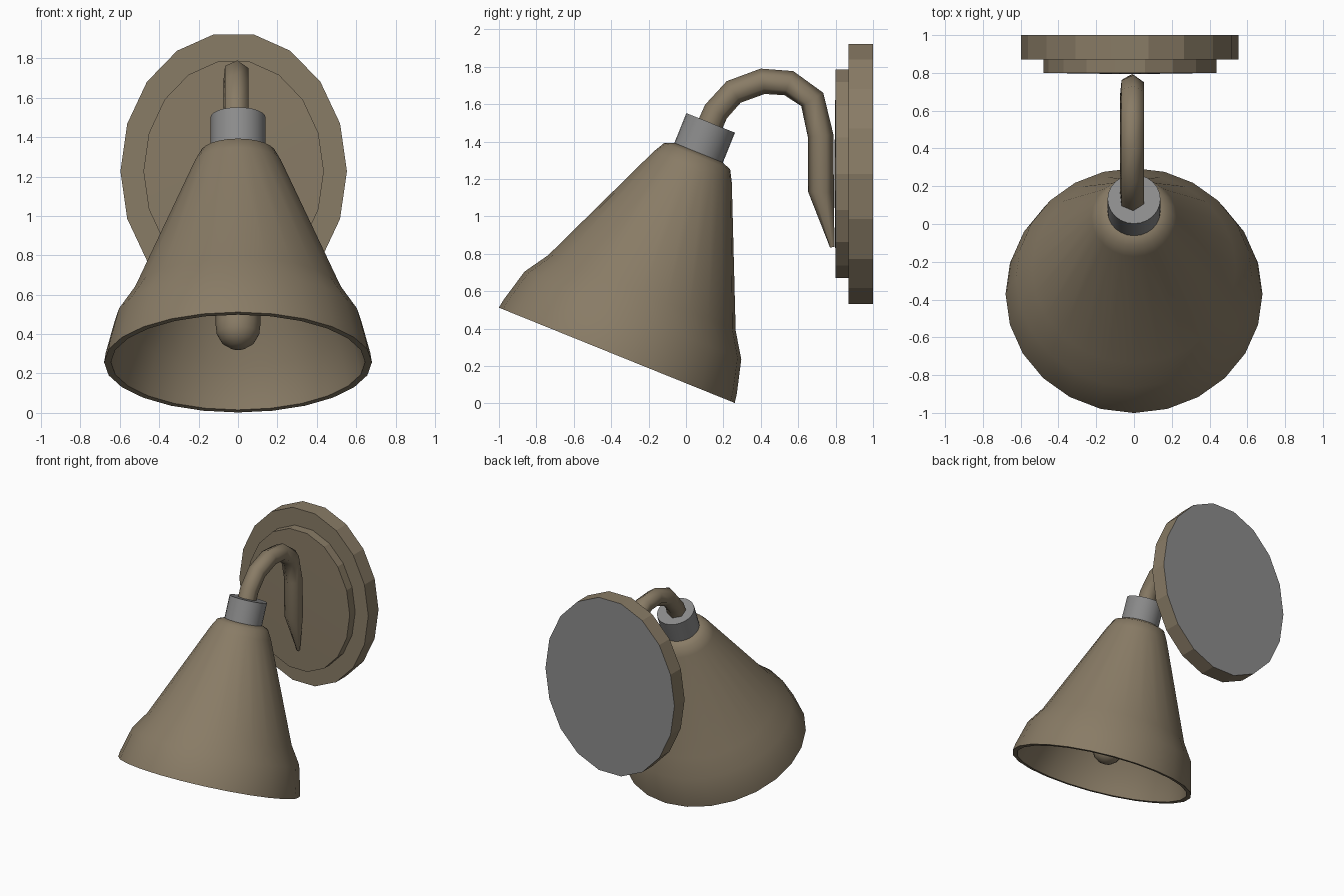
import bpy, bmesh, math
from mathutils import Matrix, Vector

if "Cube" in bpy.data.objects:
    bpy.data.objects.remove(bpy.data.objects["Cube"])


def material(name, rgb):
    m = bpy.data.materials.new(name)
    m.diffuse_color = (*rgb, 1)
    m.use_nodes = True
    m.node_tree.nodes["Principled BSDF"].inputs["Base Color"].default_value = m.diffuse_color
    return m


BRONZE = material("aged bronze", (0.25, 0.2, 0.132))
GREY = material("plain grey", (0.26, 0.26, 0.26))


def finish(name, bm, mats, angle):
    bmesh.ops.recalc_face_normals(bm, faces=bm.faces)
    me = bpy.data.meshes.new(name)
    bm.to_mesh(me)
    bm.free()
    for m in mats:
        me.materials.append(m)
    ob = bpy.data.objects.new(name, me)
    bpy.context.collection.objects.link(ob)
    bpy.ops.object.select_all(action='DESELECT')
    ob.select_set(True)
    bpy.context.view_layer.objects.active = ob
    bpy.ops.object.shade_smooth_by_angle(angle=math.radians(angle))
    return ob


def skin(bm, rings):
    """Join successive rings; a one-vertex ring closes to a point."""
    for a, b in zip(rings, rings[1:]):
        n = max(len(a), len(b))
        for i in range(n):
            j = (i + 1) % n
            if len(a) == 1:
                bm.faces.new((a[0], b[j], b[i]))
            elif len(b) == 1:
                bm.faces.new((a[i], a[j], b[0]))
            else:
                bm.faces.new((a[i], a[j], b[j], b[i]))


def lathe(name, profile, matrix, sides, mats=(BRONZE,), angle=40, sx=1, sy=1):
    """Revolve (radius, height) points about the local z axis."""
    bm = bmesh.new()
    rings = []
    for r, h in profile:
        n = sides if r > 0 else 1
        rings.append([bm.verts.new(matrix @ Vector((
            sx * r * math.cos(2 * math.pi * i / sides),
            sy * r * math.sin(2 * math.pi * i / sides), h))) for i in range(n)])
    skin(bm, rings)
    # faces on the wall side are grey where a second material is given
    if len(mats) > 1:
        for f in bm.faces:
            if f.calc_center_median().y > 0.995:
                f.material_index = 1
    return finish(name, bm, mats, angle)


# Shade, collar and bulb share one tilted axis through the rim centre
TILT = Matrix.Translation((0, -0.37, 0.257)) @ Matrix.Rotation(math.radians(-22), 4, 'X')
lathe("shade", [(0, 1.17), (0.135, 1.17), (0.19, 1.148), (0.225, 1.085), (0.54, 0.36),
                (0.625, 0.23), (0.672, 0.05), (0.68, 0.0), (0.645, 0.0), (0.635, 0.05),
                (0.59, 0.22), (0.505, 0.36), (0.19, 1.08), (0.13, 1.13), (0, 1.13)],
      TILT, 24)
lathe("collar", [(0, 1.15), (0.14, 1.15), (0.14, 1.34), (0, 1.34)], TILT, 24, (GREY,))
lathe("bulb", [(0, 0.075), (0.045, 0.085), (0.085, 0.113), (0.108, 0.155), (0.113, 0.2),
               (0.113, 0.4), (0.09, 0.52), (0.06, 0.6), (0.06, 1.14), (0, 1.14)],
      TILT, 16, angle=50)

# Oval wall plate with a raised inner disc
WALL = Matrix.Translation((-0.022, 1, 1.227)) @ Matrix.Rotation(math.radians(90), 4, 'X')
lathe("wall_plate", [(0, 0), (1, 0), (1, 0.13), (0, 0.13)], WALL, 18,
      (BRONZE, GREY), 15, 0.575, 0.706)
lathe("raised_disc", [(0, 0.12), (1, 0.12), (1, 0.2), (0, 0.207)], WALL, 18,
      (BRONZE,), 15, 0.458, 0.566)

# Curved arm: hexagonal tube along a path in the y-z plane, tapering at its end
path = [(0.09, 1.4), (0.16, 1.56), (0.255, 1.665), (0.41, 1.722), (0.55, 1.712),
        (0.675, 1.625), (0.72, 1.43), (0.722, 1.13), (0.782, 0.835)]
bm = bmesh.new()
rings = []
for k, (y, z) in enumerate(path):
    a, b = path[max(k - 1, 0)], path[min(k + 1, len(path) - 1)]
    t = Vector((0, b[0] - a[0], b[1] - a[1])).normalized()
    if k == len(path) - 2:
        t = Vector((0, 0, -1))
    side = Vector((1, 0, 0))
    up = side.cross(t)
    r = 0.012 if k == len(path) - 1 else 0.069
    rings.append([bm.verts.new(Vector((-0.01, y, z)) + r * (
        math.sin(math.pi * i / 3 + 0.1) * side + math.cos(math.pi * i / 3 + 0.1) * up))
        for i in range(6)])
skin(bm, rings)
bm.faces.new(rings[0])
bm.faces.new(rings[-1])
finish("arm", bm, (BRONZE,), 65)
